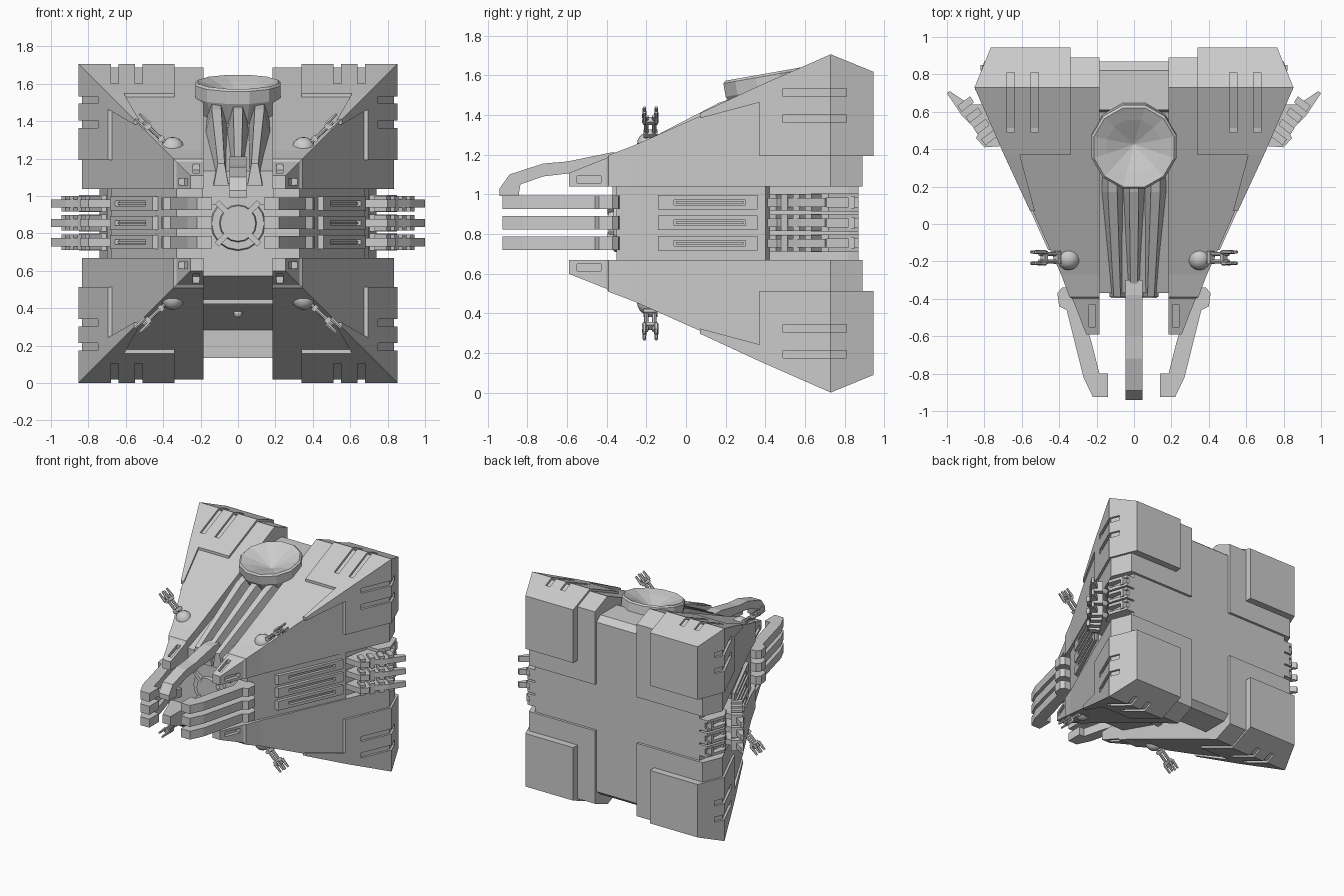
import bpy, bmesh, math
from mathutils import Matrix, Vector

if "Cube" in bpy.data.objects:
    bpy.data.objects.remove(bpy.data.objects["Cube"])

CZ = 0.853                      # height of the symmetry axis
grey = bpy.data.materials.new("hull grey")
grey.diffuse_color = (0.6, 0.6, 0.6, 1)
grey.use_nodes = True
grey.node_tree.nodes["Principled BSDF"].inputs["Base Color"].default_value = grey.diffuse_color


def h(y):                       # half size of the tapering hull
    return 0.335 + 0.451 * (y + 0.4)


def loft(bm, rings):
    """Skin closed rings of equal length and cap both ends."""
    vs = [[bm.verts.new(p) for p in r] for r in rings]
    n = len(vs[0])
    for a, b in zip(vs, vs[1:]):
        for i in range(n):
            j = (i + 1) % n
            bm.faces.new((a[i], a[j], b[j], b[i]))
    bm.faces.new(vs[0])
    bm.faces.new(vs[-1])


def rect(y, x0, x1, z0, z1):
    return [(x0, y, z0), (x1, y, z0), (x1, y, z1), (x0, y, z1)]


def prism_z(bm, pts, z0, z1):
    loft(bm, [[(x, y, z) for x, y in pts] for z in (z0, z1)])


def side_box(bm, y0, y1, z0, z1, d):
    """Box lying on the sloping side, standing out by d."""
    loft(bm, [rect(y, h(y) - 0.05, h(y) + d, z0, z1) for y in (y0, y1)])


def rod(bm, m, r1, r2, length, seg=8):
    bmesh.ops.create_cone(bm, cap_ends=True, segments=seg, radius1=r1, radius2=r2,
                          depth=length, matrix=m @ Matrix.Translation((0, 0, length / 2)))


def finish(name, bm, mx=False, mz=False, smooth=False):
    bmesh.ops.recalc_face_normals(bm, faces=bm.faces[:])
    me = bpy.data.meshes.new(name)
    bm.to_mesh(me)
    bm.free()
    me.materials.append(grey)
    ob = bpy.data.objects.new(name, me)
    ob.location.z = CZ
    bpy.context.collection.objects.link(ob)
    if smooth:
        for p in me.polygons:
            p.use_smooth = len(p.vertices) < 5 and smooth
        me.set_sharp_from_angle(angle=math.radians(35))
    if mx or mz:
        m = ob.modifiers.new("mirror", 'MIRROR')
        m.use_axis = (mx, False, mz)
        m.use_mirror_merge = False
    return ob


def carve(ob, slots):
    """Cut grooves given as (y0, floor0, y1, floor1, c0, c1) in top and side faces."""
    bm = bmesh.new()
    for y0, f0, y1, f1, c0, c1 in slots:
        loft(bm, [rect(y0, c0, c1, f0, 1.1), rect(y1, c0, c1, f1, 1.1)])
        loft(bm, [rect(y0, f0, 1.1, c0, c1), rect(y1, f1, 1.1, c0, c1)])
    cut = finish("groove_cutter", bm)
    cut.hide_render = True
    b = ob.modifiers.new("grooves", 'BOOLEAN')
    b.operation, b.solver, b.object = 'DIFFERENCE', 'EXACT', cut
    ob.modifiers.move(len(ob.modifiers) - 1, 0)
    with bpy.context.temp_override(object=ob, active_object=ob):
        bpy.ops.object.modifier_apply(modifier="grooves")
    bpy.data.objects.remove(cut)


# central hull: wide at the sides, sunk in the top and bottom channels
bm = bmesh.new()
loft(bm, [rect(y, -x, x, -z, z) for y, x, z in
          [(-0.35, 0.33, 0.28), (0.4, 0.68, 0.51), (0.42, 0.64, 0.515), (0.6, 0.70, 0.57),
           (0.61, 0.70, 0.72), (0.82, 0.74, 0.72), (0.87, 0.73, 0.68)]])
finish("central_hull", bm)

# four corner wedges with nose blocks
bm = bmesh.new()
loft(bm, [rect(y, 0.185, s, 0.185, s) for y, s in
          [(-0.59, 0.255), (-0.4, 0.33), (-0.39, 0.345), (-0.27, 0.39), (0.73, 0.835), (0.89, 0.77)]])
wedge = finish("corner_wedge", bm, True, True)
carve(wedge, [(-0.55, 0.245, -0.43, 0.285, 0.205, 0.24)])

# raised armour on the rear corners
bm = bmesh.new()
loft(bm, [rect(y, 0.34, s, 0.34, s) for y, s in [(0.37, 0.695), (0.73, 0.853), (0.945, 0.765)]])
armour = finish("corner_armour", bm, True, True)
carve(armour, [(0.49, 0.735, 0.81, 0.785, c, c + 0.04) for c in (0.51, 0.64)])
bm = bmesh.new()
loft(bm, [rect(0.07, 0.53, 0.556, 0.53, 0.556), rect(0.37, 0.61, 0.695, 0.61, 0.695)])
finish("armour_edge_strip", bm, True, True)

# three rows of side fittings
frames, fins, hooks, prongs = (bmesh.new() for _ in range(4))
for z in (-0.1, 0.003, 0.106):
    # slotted frames
    for s in (-1, 1):
        a, b = sorted((z + s * 0.013, z + s * 0.037))
        side_box(frames, -0.14, 0.36, a, b, 0.006)
    side_box(frames, -0.14, -0.06, z - 0.013, z + 0.013, 0.006)
    side_box(frames, 0.30, 0.36, z - 0.013, z + 0.013, 0.006)
    side_box(frames, -0.05, 0.29, z - 0.006, z + 0.006, -0.005)
    # toothed fins
    prism_z(fins, [(0.66, 0.42), (0.80, 0.41), (0.845, 0.46), (0.83, 0.49), (0.92, 0.58),
                   (1.0, 0.70), (0.985, 0.71), (0.88, 0.64), (0.70, 0.64)], z - 0.022, z + 0.022)
    for k in range(4):
        x, y = 0.78 + 0.042 * k, 0.42 + 0.06 * k
        prism_z(fins, [(x - 0.05, y + 0.05), (x + 0.015, y), (x + 0.037, y + 0.033),
                       (x - 0.03, y + 0.083)], z - 0.042, z + 0.042)
    # rear brackets: two plates around a thin web
    plan = [(0.6, 0.63), (0.80, 0.63), (0.85, 0.72), (0.80, 0.87), (0.6, 0.87)]
    prism_z(hooks, plan, z + 0.022, z + 0.045)
    prism_z(hooks, plan, z - 0.045, z - 0.022)
    prism_z(hooks, [(0.6, 0.63), (0.78, 0.63), (0.80, 0.68), (0.78, 0.87), (0.6, 0.87)],
            z - 0.03, z + 0.03)
    for y in (0.67, 0.82):
        prism_z(hooks, [(0.7, y), (0.82, y), (0.82, y + 0.03), (0.7, y + 0.03)], z - 0.03, z + 0.03)
    # forward prongs
    prism_z(prongs, [(0.25, -0.33), (0.385, -0.34), (0.41, -0.37), (0.40, -0.44), (0.36, -0.46),
                     (0.27, -0.82), (0.22, -0.925), (0.14, -0.925), (0.14, -0.80), (0.185, -0.80),
                     (0.225, -0.64), (0.28, -0.46)], z - 0.034, z + 0.034)
finish("side_frames", frames, True)
finish("side_fins", fins, True)
finish("side_brackets", hooks, True)
finish("side_prongs", prongs, True)

# curved top prong
bm = bmesh.new()
side = [(-0.94, 0.99), (-0.94, 1.03), (-0.89, 1.10), (-0.72, 1.155), (-0.6, 1.165), (-0.38, 1.21),
        (-0.30, 1.21), (-0.30, 1.12), (-0.55, 1.11), (-0.72, 1.09), (-0.835, 1.05), (-0.845, 0.99)]
loft(bm, [[(x, y, z - CZ) for y, z in side] for x in (-0.045, 0.045)])
finish("top_prong", bm)

# ridged conduits running up to the dish
bm = bmesh.new()
for k in (-1, 0, 1):
    loft(bm, [[(k * g - w, y, t - 0.12), (k * g + w, y, t - 0.12), (k * g + w * 0.45, y, t),
               (k * g - w * 0.45, y, t)] for y, t, g, w in
              [(-0.39, 0.32, 0.09, 0.04), (0.17, 0.61, 0.115, 0.056), (0.32, 0.66, 0.115, 0.056)]])
loft(bm, [rect(-0.37, -0.19, 0.19, 0.1, 0.28), rect(0.5, -0.19, 0.19, 0.1, 0.62)])
finish("dish_conduits", bm)

# dish tilted to follow the hull
bm = bmesh.new()
tilt = Matrix.Translation((0, 0.41, 0.757)) @ Matrix.Rotation(math.radians(10), 4, 'X')
loft(bm, [[tilt @ Vector((r * math.cos(a), r * math.sin(a), z))
           for a in [math.tau * (i + 0.5) / 12 for i in range(12)]]
          for r, z in [(0.18, -0.2), (0.235, -0.08), (0.235, -0.012), (0.222, 0), (0.15, -0.025), (0.004, -0.09)]])
finish("dish", bm)

# corner turrets: ball, twin barrels, claw muzzle
ball = bmesh.new()
bmesh.ops.create_uvsphere(ball, u_segments=16, v_segments=10, radius=0.062,
                          matrix=Matrix.Translation((0.35, -0.185, 0.40)))
finish("turret_ball", ball, True, True, True)
bm = bmesh.new()
aim = Matrix.Translation((0.36, -0.18, 0.405)) @ Matrix.Rotation(math.radians(47), 4, 'Y')
for s in (-1, 1):
    rod(bm, aim @ Matrix.Translation((0, s * 0.02, 0)), 0.011, 0.011, 0.2)
    for t in (-1, 1):
        rod(bm, aim @ Matrix.Translation((t * 0.018, s * 0.03, 0.17)), 0.012, 0.008, 0.075, 6)
for z in (0.07, 0.165):
    bmesh.ops.create_cube(bm, size=1, matrix=aim @ Matrix.Translation((0, 0, z))
                          @ Matrix.Diagonal((0.035, 0.07, 0.022, 1)))
finish("turret_guns", bm, True, True)

# round front hatch with diagonal clamps
bm = bmesh.new()
face = Matrix.Translation((0, -0.34, 0)) @ Matrix.Rotation(math.radians(90), 4, 'X')
rod(bm, face, 0.15, 0.14, 0.025, 16)
rod(bm, face, 0.105, 0.095, 0.05, 16)
for k in range(4):
    turn = face @ Matrix.Rotation(math.radians(45 + 90 * k), 4, 'Z')
    bmesh.ops.create_cube(bm, size=1, matrix=turn @ Matrix.Translation((0.12, 0, 0.035))
                          @ Matrix.Diagonal((0.08, 0.03, 0.04, 1)))
finish("front_hatch", bm)

# belly bar and sensor bead in the lower channel
bm = bmesh.new()
loft(bm, [rect(0.06, -0.185, 0.185, -0.43, -0.3), rect(0.11, -0.185, 0.185, -0.43, -0.3)])
bmesh.ops.create_uvsphere(bm, u_segments=10, v_segments=6, radius=0.025,
                          matrix=Matrix.Translation((0, 0.29, -0.48)))
finish("belly_bar", bm)
